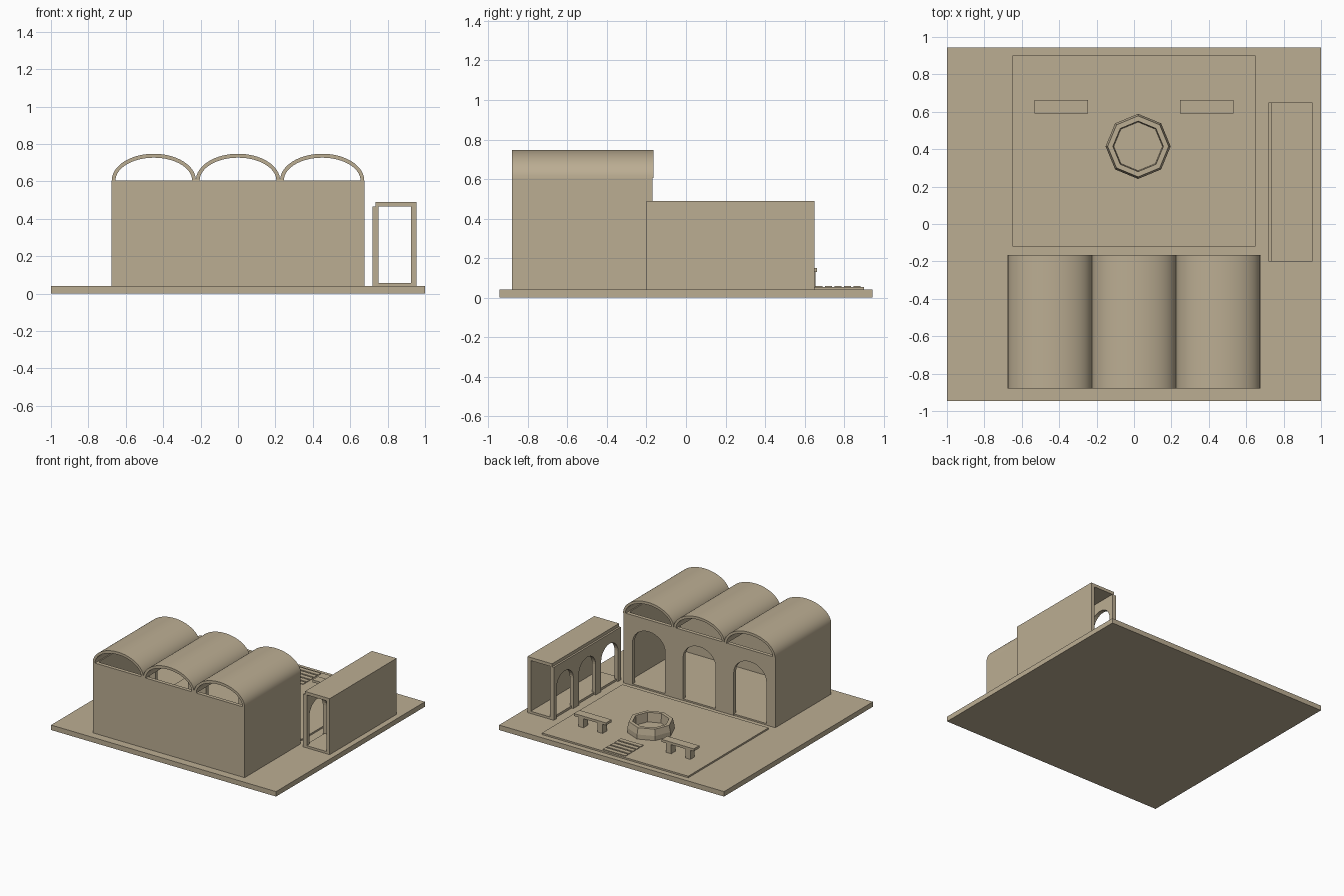
import bpy, bmesh, math
from mathutils import Vector

old = bpy.data.objects.get("Cube")
if old:
    bpy.data.objects.remove(old, do_unlink=True)

# Single sandstone colour
stone = bpy.data.materials.new("sandstone")
stone.use_nodes = True
COLOR = (0.50, 0.42, 0.29, 1)
stone.diffuse_color = COLOR
stone.node_tree.nodes["Principled BSDF"].inputs["Base Color"].default_value = COLOR


def finish(name, bm):
    bmesh.ops.recalc_face_normals(bm, faces=bm.faces)
    mesh = bpy.data.meshes.new(name)
    bm.to_mesh(mesh)
    bm.free()
    mesh.materials.append(stone)
    obj = bpy.data.objects.new(name, mesh)
    bpy.context.collection.objects.link(obj)
    return obj


def box(name, x0, x1, y0, y1, z0, z1):
    bm = bmesh.new()
    bmesh.ops.create_cube(bm, size=1)
    for v in bm.verts:
        v.co = Vector(((x0, x1)[v.co.x > 0], (y0, y1)[v.co.y > 0], (z0, z1)[v.co.z > 0]))
    return finish(name, bm)


def extrude(name, points, depth):
    """Extrude a closed outline of 3D points along the depth vector."""
    bm = bmesh.new()
    face = bm.faces.new([bm.verts.new(p) for p in points])
    out = bmesh.ops.extrude_face_region(bm, geom=[face])
    verts = [g for g in out["geom"] if isinstance(g, bmesh.types.BMVert)]
    bmesh.ops.translate(bm, verts=verts, vec=depth)
    return finish(name, bm)


def half_ellipse(center, rx, z, rz, steps):
    return [(center - rx * math.cos(math.pi * i / steps),
             z + rz * math.sin(math.pi * i / steps)) for i in range(steps + 1)]


def arched_outline(start, end, bottom, top, centers, radius, spring, rise):
    """Wall outline with arched openings cut up from its base."""
    pts = [(start, bottom)]
    for c in centers:
        pts.append((c - radius, bottom))
        pts += half_ellipse(c, radius, spring, rise, 16)
        pts.append((c + radius, bottom))
    return pts + [(end, bottom), (end, top), (start, top)]


# Ground and courtyard paving
G = 0.04
box("ground_slab", -1, 1, -0.945, 0.945, 0, G)
box("courtyard_paving", -0.65, 0.65, -0.12, 0.90, G, 0.053)

# Hall: floor, three plain walls and the arched wall facing the courtyard
W, FRONT, BACK, TOP, T = 0.675, -0.88, -0.17, 0.605, 0.03
box("hall_floor", -W + 0.01, W - 0.01, FRONT + 0.01, BACK - 0.002, G, 0.052)
box("hall_front_wall", -W, W, FRONT, FRONT + T, G, TOP)
for side, x in (("right", -W), ("left", W - T)):
    box(f"hall_{side}_wall", x, x + T, FRONT + T, BACK - T, G, TOP)
bays = (-0.45, 0, 0.45)
outline = arched_outline(-W, W, G, TOP, bays, 0.145, 0.385, 0.125)
extrude("hall_arched_wall", [(x, BACK, z) for x, z in outline], (0, -T, 0))

# Barrel vaults, open at both ends
for i, c in enumerate(bays):
    shell = half_ellipse(c, 0.225, TOP, 0.143, 32)
    shell += reversed(half_ellipse(c, 0.205, TOP, 0.122, 32))
    vault = extrude(f"vault_{i + 1}", [(x, FRONT, z) for x, z in shell], (0, 0.715, 0))
    bpy.ops.object.select_all(action="DESELECT")
    vault.select_set(True)
    bpy.context.view_layer.objects.active = vault
    bpy.ops.object.shade_smooth_by_angle(angle=math.radians(30))

# Covered arcade beside the courtyard
Y0, Y1 = -0.20, 0.65
box("arcade_floor", 0.735, 0.955, Y0, Y1, G, 0.058)
box("arcade_outer_wall", 0.925, 0.955, Y0, Y1, 0.058, 0.465)
box("arcade_roof", 0.735, 0.955, Y0, Y1, 0.465, 0.49)
bay = (Y1 - Y0) / 3
centers = [Y0 + bay * (i + 0.5) for i in range(3)]
outline = arched_outline(Y0, Y1, G, 0.465, centers, 0.107, 0.285, 0.1)
extrude("arcade_arched_wall", [(0.72, y, z) for y, z in outline], (0.032, 0, 0))

# Octagonal fountain basin, spun rings from outer foot to inner floor
bm = bmesh.new()
rings = []
for radius, z in ((0.174, 0.045), (0.174, 0.09), (0.163, 0.14), (0.135, 0.14), (0.13, 0.065)):
    rings.append([bm.verts.new((0.022 + radius * math.cos(k * math.pi / 4),
                                0.415 + radius * math.sin(k * math.pi / 4), z))
                  for k in range(8)])
for lower, upper in zip(rings, rings[1:]):
    for k in range(8):
        n = (k + 1) % 8
        bm.faces.new((lower[k], lower[n], upper[n], upper[k]))
bm.faces.new(rings[0])
bm.faces.new(rings[-1])
finish("fountain_basin", bm)

# Benches
for side, s in (("right", -1), ("left", 1)):
    c = s * 0.39
    box(f"{side}_bench_seat", c - 0.143, c + 0.143, 0.592, 0.662, 0.13, 0.15)
    for end, d in (("inner", -s), ("outer", s)):
        x = c + d * 0.085
        box(f"{side}_bench_{end}_leg", x - 0.022, x + 0.022, 0.6, 0.655, 0.05, 0.13)

# Low path strips leading to the fountain
for i in range(5):
    y = 0.655 + i * 0.048
    box(f"path_strip_{i + 1}", -0.08, 0.12, y, y + 0.036, 0.05, 0.058)
